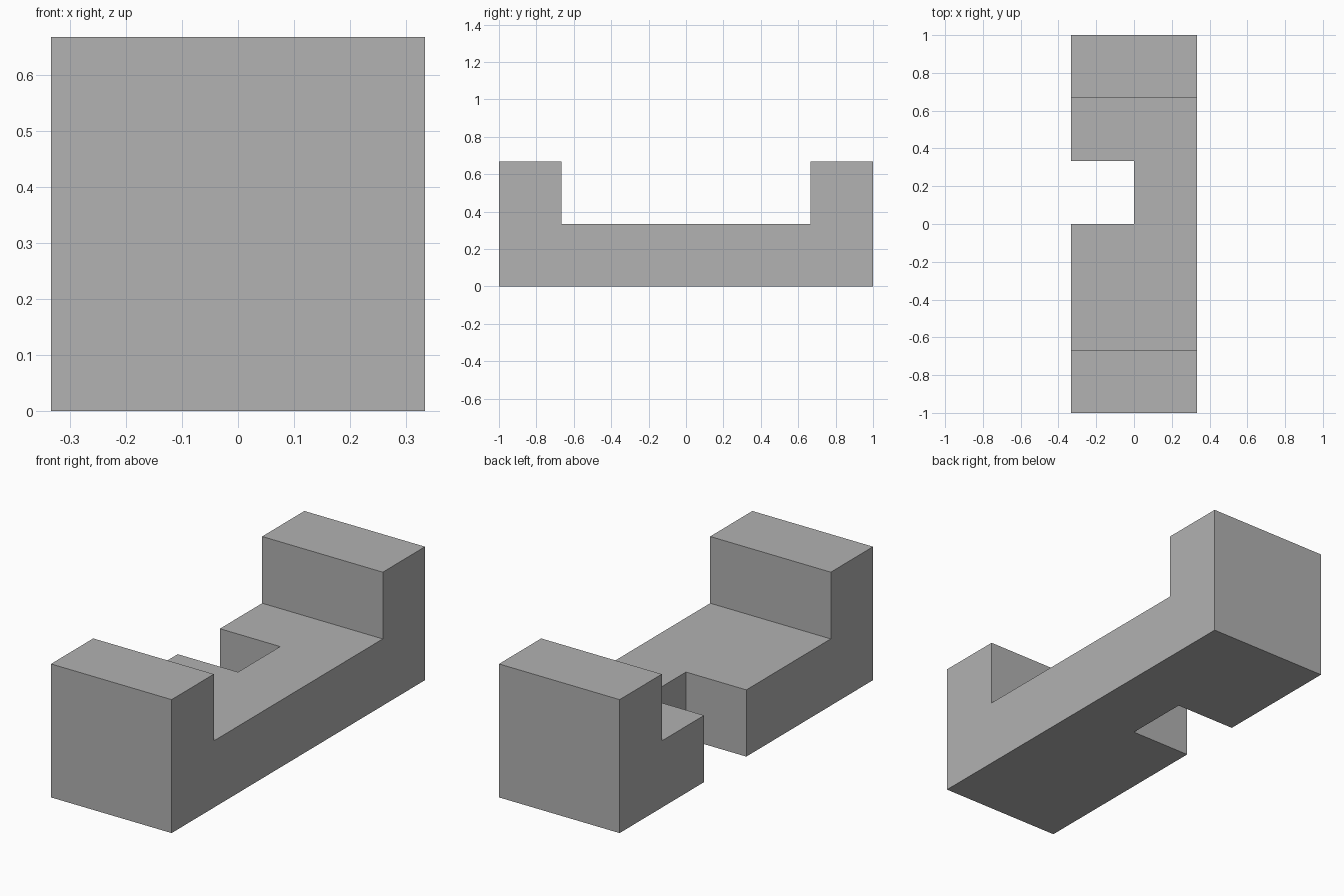
import bpy
import bmesh

cube = bpy.data.objects.get("Cube")
if cube:
    bpy.data.objects.remove(cube, do_unlink=True)

U = 1 / 3  # block module

# Single grey material
grey = bpy.data.materials.new("plain_grey")
grey.use_nodes = True
colour = (0.445, 0.445, 0.445, 1)
grey.diffuse_color = colour
grey.node_tree.nodes["Principled BSDF"].inputs["Base Color"].default_value = colour


def extrude_profile(name, points, direction):
    """Closed solid made by sweeping a flat outline along a direction."""
    bm = bmesh.new()
    face = bm.faces.new([bm.verts.new(p) for p in points])
    swept = bmesh.ops.extrude_face_region(bm, geom=[face])["geom"]
    verts = [v for v in swept if isinstance(v, bmesh.types.BMVert)]
    bmesh.ops.translate(bm, verts=verts, vec=direction)
    bmesh.ops.recalc_face_normals(bm, faces=bm.faces)
    mesh = bpy.data.meshes.new(name)
    bm.to_mesh(mesh)
    bm.free()
    mesh.materials.append(grey)
    obj = bpy.data.objects.new(name, mesh)
    bpy.context.collection.objects.link(obj)
    return obj


# U-shaped side outline swept across the width
half = [(3, 0), (3, 2), (2, 2), (2, 1)]
outline = half + [(-y, z) for y, z in reversed(half)]
block = extrude_profile("notched_block", [(-U, y * U, z * U) for y, z in outline],
                        (2 * U, 0, 0))

# Square notch through the right side of the bar
notch = extrude_profile("notch_cutter",
                        [(x * U, y * U, -U) for x, y in [(-2, 0), (0, 0), (0, 1), (-2, 1)]],
                        (0, 0, 3 * U))
notch.hide_render = True
notch.hide_viewport = True
cut = block.modifiers.new("notch", "BOOLEAN")
cut.operation = "DIFFERENCE"
cut.solver = "EXACT"
cut.object = notch
